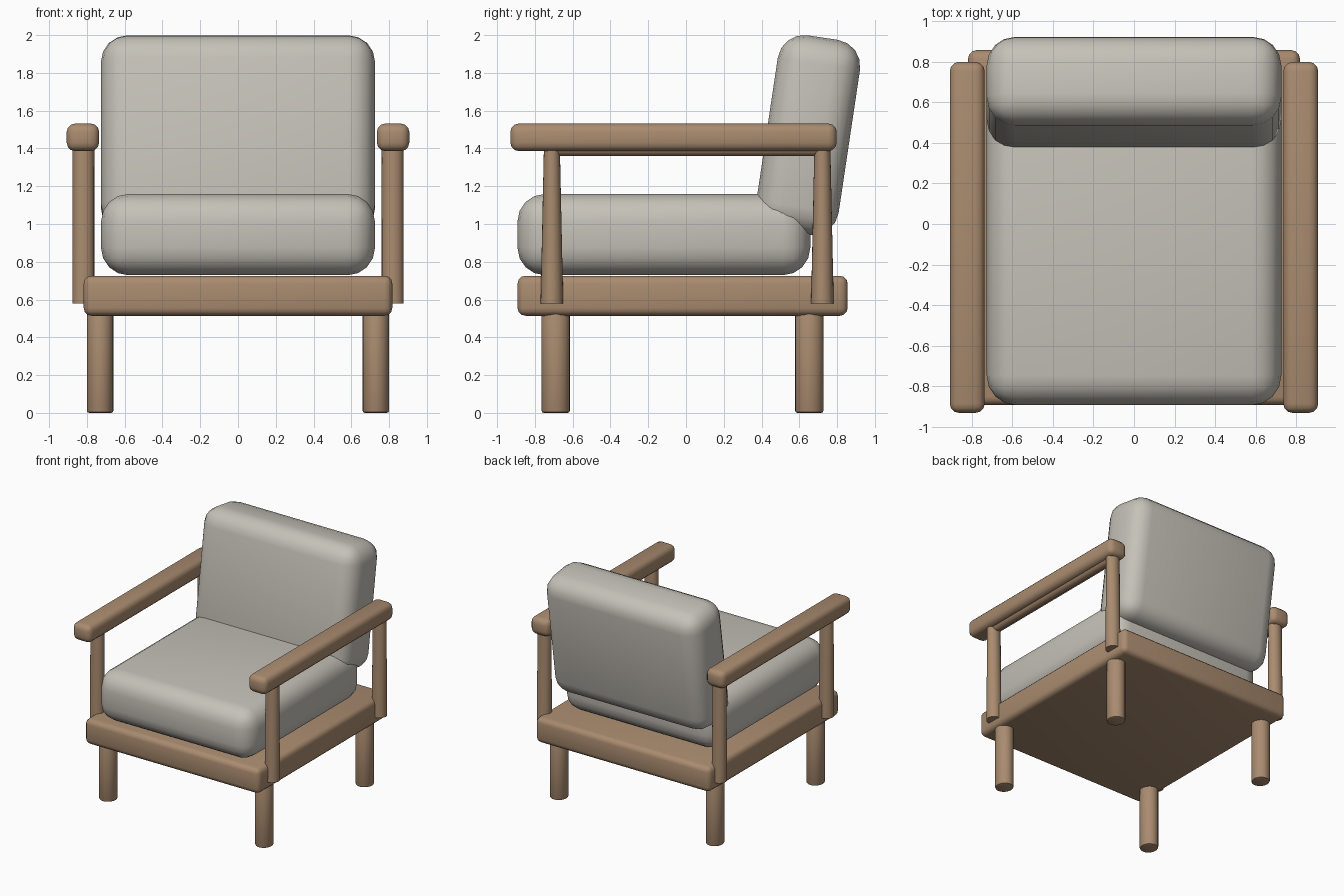
import bpy, bmesh, math

if "Cube" in bpy.data.objects:
    bpy.data.objects.remove(bpy.data.objects["Cube"])


def material(name, rgb):
    m = bpy.data.materials.new(name)
    m.diffuse_color = (*rgb, 1)
    m.use_nodes = True
    m.node_tree.nodes["Principled BSDF"].inputs["Base Color"].default_value = m.diffuse_color
    return m


wood = material("warm wood", (0.40, 0.26, 0.16))
fabric = material("light grey fabric", (0.56, 0.535, 0.48))


def finish(ob, mat, bevel=0, segments=3):
    ob.data.materials.append(mat)
    bpy.ops.object.select_all(action='DESELECT')
    ob.select_set(True)
    bpy.context.view_layer.objects.active = ob
    if bevel:
        mod = ob.modifiers.new("rounding", 'BEVEL')
        mod.width = bevel
        mod.segments = segments
        mod.limit_method = 'ANGLE'
        mod.angle_limit = math.radians(40)
        bpy.ops.object.modifier_apply(modifier=mod.name)
    bpy.ops.object.shade_smooth_by_angle(angle=math.radians(40))
    return ob


def box(name, center, size, mat, bevel, segments=3, tilt=0):
    bpy.ops.mesh.primitive_cube_add(size=1, location=center)
    ob = bpy.context.object
    ob.name = name
    ob.scale = size
    bpy.ops.object.transform_apply(location=False, rotation=False, scale=True)
    ob.rotation_euler.x = tilt
    return finish(ob, mat, bevel, segments)


def rod(name, x, y, z0, z1, rx, ry, taper=1.0, bevel=0):
    """Upright elliptical rod; taper narrows the top along y."""
    bm = bmesh.new()
    bmesh.ops.create_cone(bm, cap_ends=True, segments=24, radius1=1, radius2=1, depth=2)
    for v in bm.verts:
        top = v.co.z > 0
        v.co.x *= rx
        v.co.y *= ry * (taper if top else 1)
        v.co.z = z1 if top else z0
    me = bpy.data.meshes.new(name)
    bm.to_mesh(me)
    bm.free()
    ob = bpy.data.objects.new(name, me)
    bpy.context.collection.objects.link(ob)
    ob.location = (x, y, 0)
    return finish(ob, mat=wood, bevel=bevel, segments=2)


# Solid seat platform
box("seat_frame", (0, -0.018, 0.62), (1.634, 1.748, 0.212), wood, 0.042)

# Cushions
box("seat_cushion", (0, -0.117, 0.944), (1.45, 1.55, 0.43), fabric, 0.145, 4)
box("back_cushion", (0, 0.647, 1.47), (1.45, 0.44, 1.045), fabric, 0.14, 4,
    tilt=-math.radians(8.5))

# Legs, arm posts, arms and under-arm rails on both sides
for side, s in (("left", -1), ("right", 1)):
    for end, leg_y, post_y in (("front", -0.69, -0.71), ("back", 0.653, 0.722)):
        rod(f"{end}_{side}_leg", s * 0.73, leg_y, 0, 0.56, 0.07, 0.075, bevel=0.012)
        rod(f"{end}_{side}_arm_post", s * 0.819, post_y, 0.58, 1.42, 0.058, 0.06, taper=0.7)
    box(f"{side}_arm", (s * 0.821, -0.066, 1.459), (0.172, 1.728, 0.146), wood, 0.045)
    bpy.ops.mesh.primitive_cylinder_add(vertices=20, radius=0.04, depth=1.43,
                                        location=(s * 0.821, 0.006, 1.4),
                                        rotation=(math.pi / 2, 0, 0))
    rail = bpy.context.object
    rail.name = f"{side}_arm_rail"
    finish(rail, wood)
